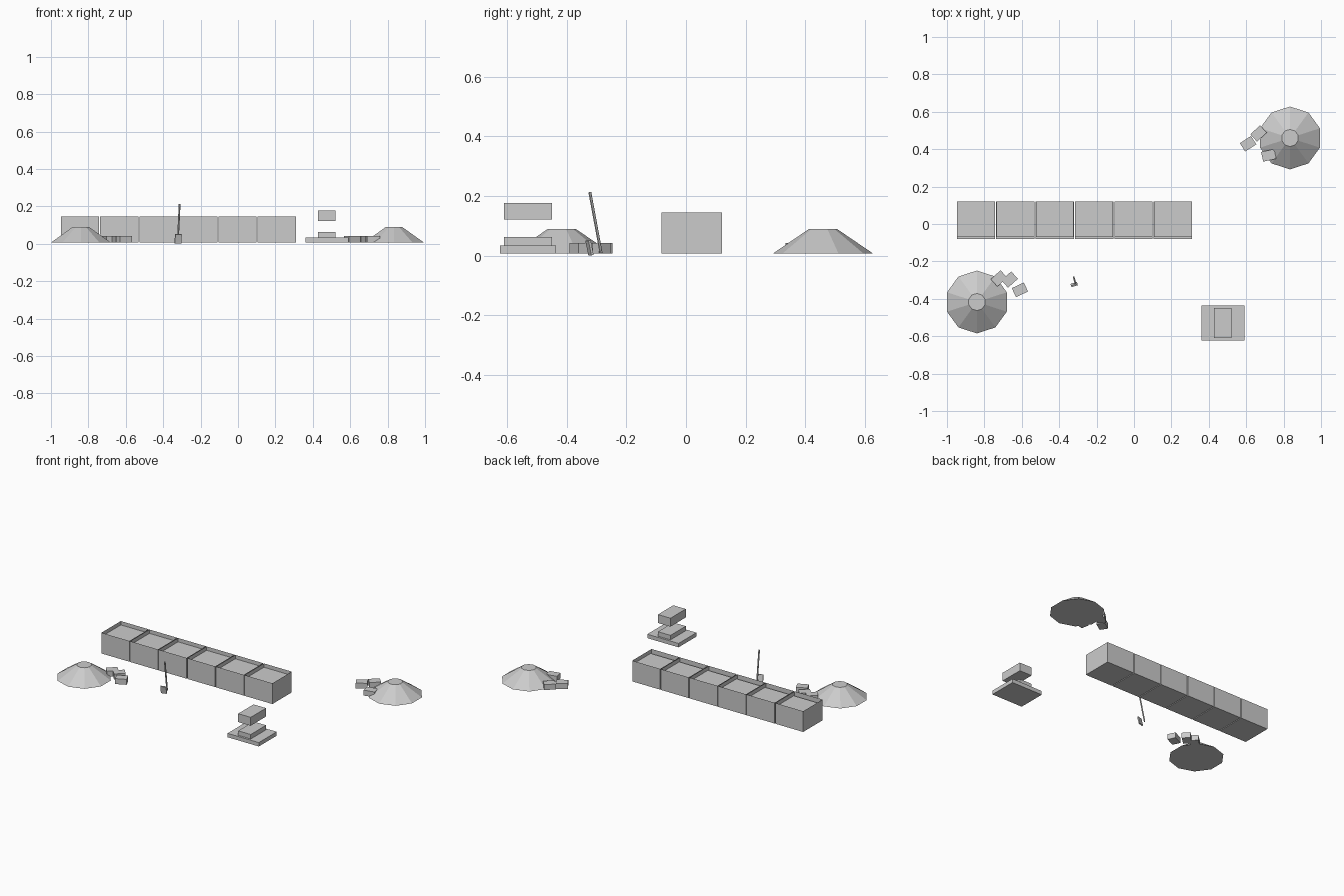
import bpy, bmesh, math
from mathutils import Matrix, Vector

cube = bpy.data.objects.get("Cube")
if cube:
    bpy.data.objects.remove(cube)

grey = bpy.data.materials.new("plain grey")
grey.use_nodes = True
colour = (0.6, 0.6, 0.6, 1)
grey.diffuse_color = colour
grey.node_tree.nodes["Principled BSDF"].inputs["Base Color"].default_value = colour

GROUND = 0.007


def finish(name, bm, matrix=Matrix()):
    mesh = bpy.data.meshes.new(name)
    bm.to_mesh(mesh)
    bm.free()
    mesh.materials.append(grey)
    obj = bpy.data.objects.new(name, mesh)
    obj.matrix_world = matrix
    bpy.context.collection.objects.link(obj)
    return obj


def box(name, centre, size, turn=0, open_top=False):
    bm = bmesh.new()
    bmesh.ops.create_cube(bm, size=1)
    bmesh.ops.scale(bm, vec=size, verts=bm.verts)
    if open_top:
        top = [f for f in bm.faces if f.normal.z > 0.9]
        bmesh.ops.delete(bm, geom=top, context='FACES_ONLY')
    return finish(name, bm, Matrix.Translation(centre) @ Matrix.Rotation(math.radians(turn), 4, 'Z'))


def mound(name, x, y):
    height = 0.083
    bm = bmesh.new()
    bmesh.ops.create_cone(bm, cap_ends=True, segments=10, radius1=0.168, radius2=0.046, depth=height)
    bmesh.ops.rotate(bm, verts=bm.verts, matrix=Matrix.Rotation(math.radians(18), 3, 'Z'))
    # put one corner exactly at the back
    lead = max(bm.verts, key=lambda v: v.co.y).co
    spin = math.pi / 2 - math.atan2(lead.y, lead.x)
    bmesh.ops.rotate(bm, verts=bm.verts, matrix=Matrix.Rotation(spin, 3, 'Z'))
    finish(name, bm, Matrix.Translation((x, y, GROUND + height / 2)))


# Row of open wall cells, each filled with soil just below the rim
pitch = 0.2105
for i in range(6):
    x = -0.95 + pitch * (i + 0.5)
    box(f"wall_cell_{i + 1}", (x, 0.02, 0.076), (0.205, 0.203, 0.138), open_top=True)
    box(f"cell_fill_{i + 1}", (x, 0.025, 0.115), (0.203, 0.191, 0.01))

# Earth mounds
mound("left_mound", 0.834, 0.46)
mound("right_mound", -0.84, -0.417)

# Loose bags beside the mounds
bags = [(-0.722, -0.291, 42), (-0.665, -0.297, 42), (-0.61, -0.352, 25),
        (0.666, 0.484, 42), (0.61, 0.429, 33), (0.72, 0.367, 12)]
for i, (x, y, turn) in enumerate(bags):
    box(f"bag_{i + 1}", (x, y, 0.025), (0.071, 0.053, 0.036), turn)

# Shovel
foot, grip = Vector((-0.322, -0.285, 0.008)), Vector((-0.312, -0.323, 0.213))
shaft = grip - foot
bm = bmesh.new()
bmesh.ops.create_cone(bm, cap_ends=True, segments=6, radius1=0.005, radius2=0.005, depth=shaft.length)
finish("shovel_handle", bm,
       Matrix.Translation((foot + grip) / 2) @ shaft.to_track_quat('Z', 'Y').to_matrix().to_4x4())
blade = box("shovel_blade", (0, 0, 0), (0.036, 0.008, 0.05))
blade.matrix_world = (Matrix.Translation((-0.32, -0.324, 0.026)) @ Matrix.Rotation(math.radians(17), 4, 'Z')
                      @ Matrix.Rotation(math.radians(12), 4, 'X'))

# Stepped base with a block held above it
box("base_slab", (0.475, -0.53, 0.02), (0.23, 0.188, 0.026))
box("middle_block", (0.475, -0.53, 0.048), (0.092, 0.161, 0.03))
box("upper_block", (0.475, -0.53, 0.149), (0.092, 0.161, 0.056))
